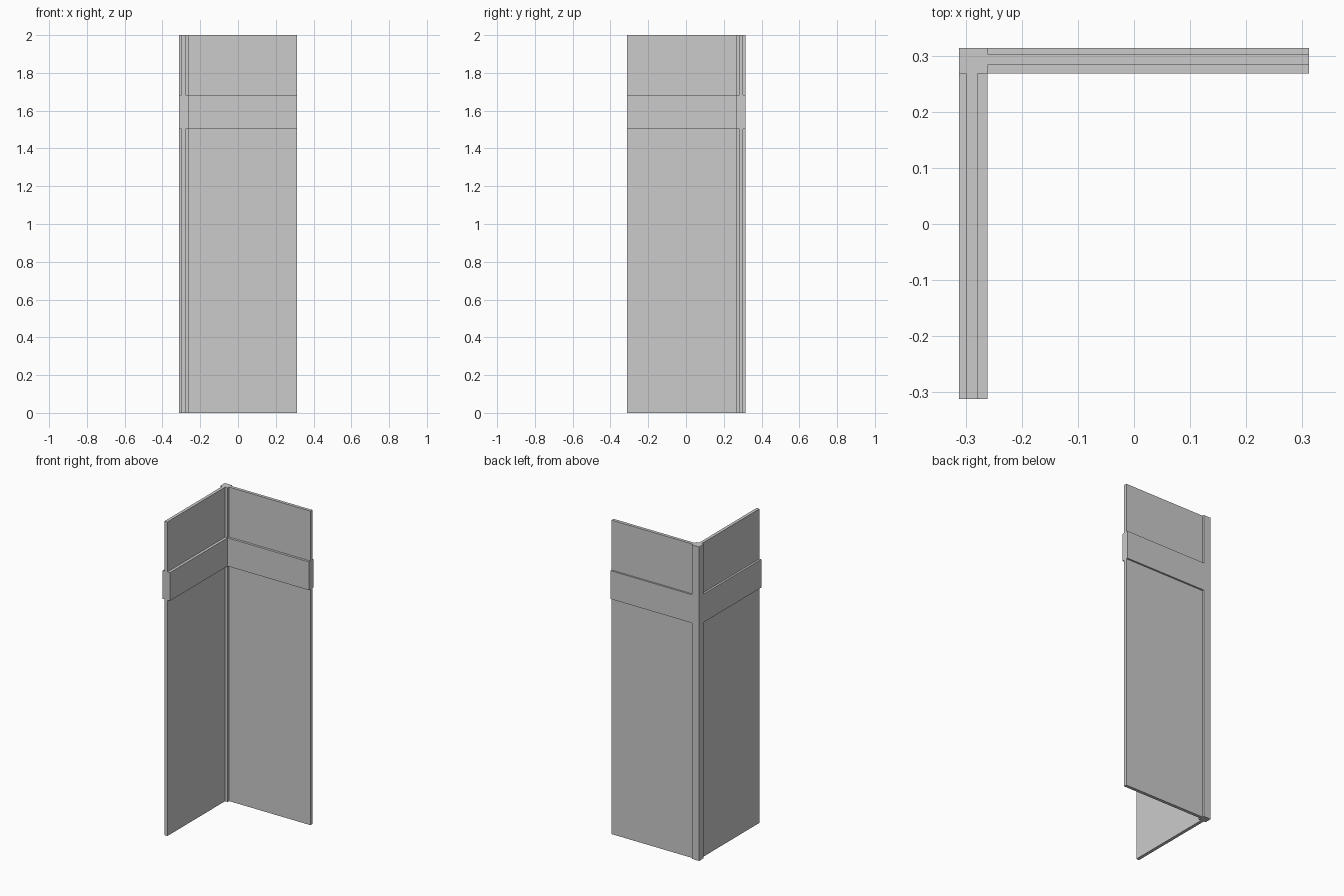
import bpy, bmesh
from mathutils import Vector

if "Cube" in bpy.data.objects:
    bpy.data.objects.remove(bpy.data.objects["Cube"])


def box(name, lo, hi):
    """Axis-aligned box between two corners."""
    lo, hi = Vector(lo), Vector(hi)
    bm = bmesh.new()
    bmesh.ops.create_cube(bm, size=1)
    for v in bm.verts:
        v.co = (lo + hi) / 2 + v.co * (hi - lo)
    mesh = bpy.data.meshes.new(name)
    bm.to_mesh(mesh)
    bm.free()
    obj = bpy.data.objects.new(name, mesh)
    bpy.context.collection.objects.link(obj)
    return obj


E = 0.312                      # half footprint
TOP = 0.314                    # back face
IX, IY = -0.261, 0.268         # inner faces of the corner post
Z0, Z1 = 1.502, 1.682          # rail band heights

# Corner post
box("corner_post", (-E, IY, 0), (IX, TOP, 2))

# Thin wall panels, butting against the post
box("back_panel", (IX, 0.283, 0), (E, 0.303, 2))
box("side_panel", (-0.299, -E, 0), (-0.279, IY, 2))

# Thicker rails wrapping the panels, flush with the post
box("back_rail", (IX, IY, Z0), (E, TOP, Z1))
box("side_rail", (-E, -E, Z0), (IX, IY, Z1))
